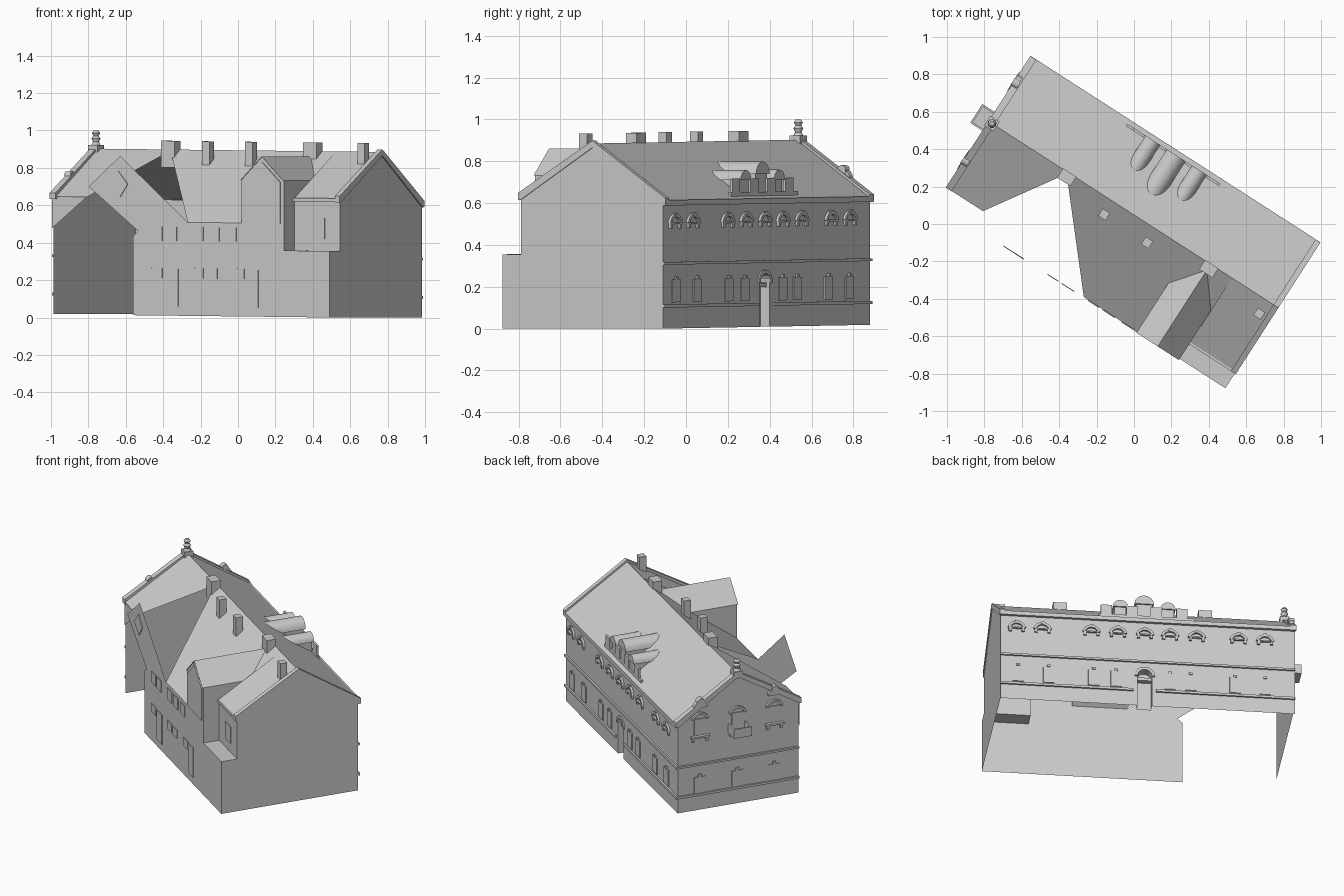
import bpy, bmesh, math
from mathutils import Vector

cube = bpy.data.objects.get("Cube")
if cube:
    bpy.data.objects.remove(cube, do_unlink=True)

stone = bpy.data.materials.new("pale_grey_stone")
stone.use_nodes = True
GREY = (0.6, 0.6, 0.6, 1)
stone.diffuse_color = GREY
stone.node_tree.nodes["Principled BSDF"].inputs["Base Color"].default_value = GREY

# House frame: u runs along the ridge, v runs from the street front to the yard
LEN, MID, DEEP, YARD = 1.83, 0.41, 0.82, 0.925
EAVE, RIDGE, YEAVE, WING, TERR = 0.61, 0.885, 0.635, 0.50, 0.355
D0, DM, D1 = 1.27, 1.405, 1.54          # yard dormer extent and ridge
DE, DR = 0.73, 0.857                    # yard dormer eave and ridge heights
SLOPE = (RIDGE - WING) / (YARD - MID)
CENTRE = Vector((0.9, 0.45, 0.4))


def world(p):
    u, v, z = p
    return (-0.55 + 0.841 * u - 0.541 * v, 0.89 - 0.541 * u - 0.841 * v,
            z + 0.018 * (1 - u / LEN))


def finish(name, bm, smooth=False):
    for vert in bm.verts:
        vert.co = world(vert.co)
    bmesh.ops.reverse_faces(bm, faces=bm.faces[:])   # the frame is left-handed
    me = bpy.data.meshes.new(name)
    bm.to_mesh(me)
    bm.free()
    me.materials.append(stone)
    ob = bpy.data.objects.new(name, me)
    bpy.context.collection.objects.link(ob)
    if smooth:
        bpy.ops.object.select_all(action='DESELECT')
        ob.select_set(True)
        bpy.context.view_layer.objects.active = ob
        bpy.ops.object.shade_smooth_by_angle(angle=math.radians(40))
    return ob


def sheet(name, *polys):
    """Thin walls and roof slopes, turned to face outward."""
    bm = bmesh.new()
    for poly in polys:
        f = bm.faces.new([bm.verts.new(p) for p in poly])
        f.normal_update()
        if f.normal.dot(f.calc_center_median() - CENTRE) < 0:
            f.normal_flip()
    finish(name, bm)


def along(axis, a, b, d):
    return {"u": (d, a, b), "v": (a, d, b), "z": (a, b, d)}[axis]


def prisms(name, axis, items, smooth=False):
    """Each item is (outline, start, end), extruded along the axis."""
    bm = bmesh.new()
    for outline, d0, d1 in items:
        lo = [bm.verts.new(along(axis, a, b, d0)) for a, b in outline]
        hi = [bm.verts.new(along(axis, a, b, d1)) for a, b in outline]
        bm.faces.new(lo)
        bm.faces.new(hi)
        n = len(lo)
        for i in range(n):
            j = (i + 1) % n
            bm.faces.new((lo[i], lo[j], hi[j], hi[i]))
    bmesh.ops.recalc_face_normals(bm, faces=bm.faces[:])
    return finish(name, bm, smooth)


def rect(a0, a1, b0, b1):
    return [(a0, b0), (a1, b0), (a1, b1), (a0, b1)]


def box(c, w, b0, b1):
    return rect(c - w / 2, c + w / 2, b0, b1)


def arc(c, z, r, n=8, start=180, end=0):
    angles = [math.radians(start + (end - start) * i / n) for i in range(n + 1)]
    return [(c + r * math.cos(t), z + r * math.sin(t)) for t in angles]


def hood(c, z, r, t):
    """Arched band of thickness t."""
    return arc(c, z, r, 8, 165, 15) + arc(c, z, r - t, 8, 15, 165)


def main_z(v):
    return RIDGE - SLOPE * (v - MID)


def low_z(v):
    return RIDGE - (RIDGE - YEAVE) * (v - MID) / (DEEP - MID)


def back_z(v):
    return EAVE + (RIDGE - EAVE) * v / MID


# Street wall with an arched door niche
FACE, DOOR, DW, DZ = 0.012, 0.933, 0.045, 0.21
arch = [(DOOR - DW, 0)] + arc(DOOR, DZ, DW) + [(DOOR + DW, 0)]
wall = [(0, 0)] + arch + [(LEN, 0), (LEN, EAVE), (0, EAVE)]
sheet("street_wall", [(u, FACE, z) for u, z in wall])
sheet("door_panel", [(u, 0.065, z) for u, z in arch])
sheet("door_reveal", *[[(a[0], FACE, a[1]), (b[0], FACE, b[1]), (b[0], 0.065, b[1]), (a[0], 0.065, a[1])]
                       for a, b in zip(arch, arch[1:])])
prisms("door_surround", "v", [
    (arc(DOOR, DZ, DW + 0.018) + arc(DOOR, DZ, DW, 8, 0, 180), 0.004, FACE),
    (box(DOOR, 2 * DW, 0.19, 0.21), 0.03, 0.065)])

# Gable walls
gable = [(FACE, 0), (FACE, EAVE), (MID, RIDGE), (DEEP, YEAVE)]
sheet("left_gable_wall", [(0.01, v, z) for v, z in gable + [(DEEP, 0)]])
sheet("right_gable_wall", [(LEN, v, z) for v, z in gable + [(DEEP, TERR), (YARD, TERR), (YARD, 0)]])

# Yard walls, with the leaning flat panel at the open end
yard = [(0.583, 0), (0.583, 0.425), (0.615, 0.45), (0.30, 0.685), (0.50, 0.85), (0.93, WING),
        (D0, WING), (D0, DE), (DM, DR), (D1, DE), (D1, TERR), (LEN, TERR), (LEN, 0)]
sheet("yard_wall", [(u, YARD, z) for u, z in yard])
sheet("upper_yard_wall", [(u, DEEP, z) for u, z in rect(D1, LEN, TERR, YEAVE)])
sheet("terrace", [(u, v, TERR) for u, v in rect(D1, LEN, DEEP, YARD)])
sheet("left_yard_wall_stub", [(0, DEEP, 0.46), (0, DEEP, YEAVE), (0.228, DEEP, YEAVE)])

# Roof slopes
sheet("street_roof", [(0, -0.004, EAVE), (LEN, -0.004, EAVE), (LEN, MID, RIDGE), (0, MID, RIDGE)])
sheet("left_yard_roof", [(u, v, low_z(v)) for u, v in
                         [(0, MID), (0, DEEP + .01), (.228, DEEP + .01), (.47, .46), (.47, MID)]])
sheet("right_yard_roof", [(u, v, low_z(v)) for u, v in rect(D1, LEN, MID, DEEP + .01)])
vd = MID + (RIDGE - DE) / SLOPE
vr = MID + (RIDGE - DR) / SLOPE
sheet("wing_roof", [(u, v, main_z(v)) for u, v in
                    [(.51, MID), (.53, .46), (.93, YARD), (D0, YARD), (D0, vd), (DM, vr), (D1, vd), (D1, MID)]])

# Yard dormer
sheet("yard_dormer_roof", *[[(e, YARD + .008, DE), (DM, YARD + .008, DR), (DM, vr, DR), (e, vd, DE)]
                            for e in (D0, D1)])
sheet("yard_dormer_sides",
      [(D0, YARD, WING), (D0, YARD, DE), (D0, vd, DE)],
      [(D1, YARD, TERR), (D1, YARD, DE), (D1, vd, DE), (D1, MID, RIDGE), (D1, DEEP, YEAVE), (D1, DEEP, TERR)])
prisms("yard_dormer_panel", "v", [
    ([(D0 + .02, WING), (D1 - .02, WING), (D1 - .02, DE - .01), (DM, DR - .03), (D0 + .02, DE - .01)],
     YARD, YARD + .006)])

# Gable copings
for name, u0, u1 in (("left_coping", -0.008, 0.03), ("right_coping", LEN - 0.025, LEN + 0.006)):
    top = [(-0.005, EAVE - .02), (-0.005, EAVE + .014), (MID, RIDGE + .014),
           (DEEP + .012, YEAVE + .014), (DEEP + .012, YEAVE - .02)]
    under = [(DEEP, YEAVE - .02), (MID, RIDGE - .02), (FACE, EAVE - .02)]
    prisms(name, "u", [(top + under, u0, u1)])

# String courses and eaves cornice
bands = ((0.1, 0.115), (0.305, 0.318))
street_bands = [(rect(0, DOOR - .07, *bands[0]), 0, FACE), (rect(DOOR + .07, LEN, *bands[0]), 0, FACE),
                (rect(0, LEN, *bands[1]), 0, FACE), (rect(0, LEN, EAVE - .022, EAVE + .004), -0.006, FACE)]
prisms("street_bands", "v", street_bands)
prisms("gable_bands", "u", [(rect(0, DEEP, *b), -0.002, 0.01) for b in bands])
prisms("yard_eaves", "v", [(rect(D1, LEN, YEAVE - .018, YEAVE + .002), DEEP, DEEP + .012)])

# Street windows below, arched lunettes above
lower = (0.185, 0.37, 0.647, 0.776, 1.11, 1.25, 1.53, 1.72)
upper = (0.185, 0.35, 0.61, 0.776, DOOR, 1.10, 1.265, 1.57, 1.73)
items = []
for u in lower:
    items += [(box(u, .07, .125, .235), .006, FACE), (box(u, .02, .235, .25), .002, FACE)]
prisms("street_windows", "v", items)
items = []
for u in upper:
    items += [(hood(u, .49, .058, .016), -.002, FACE), (box(u, .10, .498, .506), -.002, FACE),
              (box(u, .02, .535, .552), -.004, FACE)]
    items += [(box(u + s * .04, .018, .478, .498), 0, FACE) for s in (-1, 1)]
prisms("street_lunettes", "v", items)

# Left gable windows with scrolled hoods and a balcony
sides = (0.16, 0.655)
items = []
for v in (sides[0], MID, sides[1]):
    items += [(box(v, .075, .115, .225), .004, .01), (box(v, .02, .225, .245), .001, .01),
              (box(v, .075, .51, .62), .004, .01), (box(v, .12, .495, .507), -.012, .01),
              (hood(v, .605, .06, .015), -.006, .01)]
    items += [(box(v + s * .045, .016, .47, .495), -.008, .01) for s in (-1, 1)]
prisms("gable_windows", "u", items)
items = []
for v in sides:
    items += [(arc(v, .70, .045), -.01, .02), (arc(v, .74, .024, 12, 360, 30), -.014, .024)]
prisms("gable_scrolls", "u", items)
prisms("balcony", "u", [(box(MID, .12, .488, .50), -.085, .01),
                        (box(MID, .12, .50, .55), -.085, -.075)]
       + [(box(MID + s * .055, .01, .50, .55), -.075, .01) for s in (-1, 1)])

# Yard windows and doors
items = [(rect(u, u + .07, .40, .475), YARD, YARD + .005) for u in (.70, .79, .96, 1.06, 1.17)]
items += [(rect(u, u + .07, .20, .255), YARD, YARD + .005) for u in (.70, .96, 1.05, 1.22)]
items += [(rect(u, u + .08, .05, .25), YARD, YARD + .005) for u in (.79, 1.30)]
items += [([(.42, .69), (.50, .63), (.55, .70), (.49, .77)], YARD, YARD + .005)]
items += [(box(1.69, .09, .42, .53), DEEP, DEEP + .006)]
prisms("yard_windows", "v", items)

# Barrel dormers and their low parapet on the street roof
items = []
for u, r, top in ((.787, .047, .75), (.935, .06, .79), (1.083, .047, .75)):
    v_end = MID * (top - EAVE) / (RIDGE - EAVE)
    items += [(arc(u, top - r, r), .02, v_end), (box(u, 2 * r - .02, EAVE, top - r), .03, v_end - .02)]
prisms("barrel_dormers", "v", items, smooth=True)
items = [(box(u, .07, .62, .71), .02, .034) for u in (.70, .86, 1.01, 1.17)]
prisms("dormer_parapet", "v", items + [(rect(.624, 1.217, .61, .645), .02, .034)])

# Chimneys
items = [(rect(u - a, u + a, v - b, v + b), .79, .932) for u, v, a, b in
         ((.506, .435, .042, .03), (.782, .495, .023, .023), (1.057, .497, .023, .023),
          (1.41, .436, .042, .03), (1.767, .492, .023, .023))]
prisms("chimneys", "z", items)

# Finial on the left gable peak
prisms("finial_base", "z", [(rect(-.015, .045, MID - .03, MID + .03), .86, .905)])
bm = bmesh.new()
rings = []
for r, z in ((.024, .905), (.016, .92), (.024, .94), (.014, .953), (.022, .968), (.012, .982)):
    rings.append([bm.verts.new((.015 + r * math.cos(t * math.pi / 5), MID + r * math.sin(t * math.pi / 5), z))
                  for t in range(10)])
for a, b in zip(rings, rings[1:]):
    for i in range(10):
        bm.faces.new((a[i], a[(i + 1) % 10], b[(i + 1) % 10], b[i]))
bm.faces.new(rings[-1])
finish("finial", bm, smooth=True)
